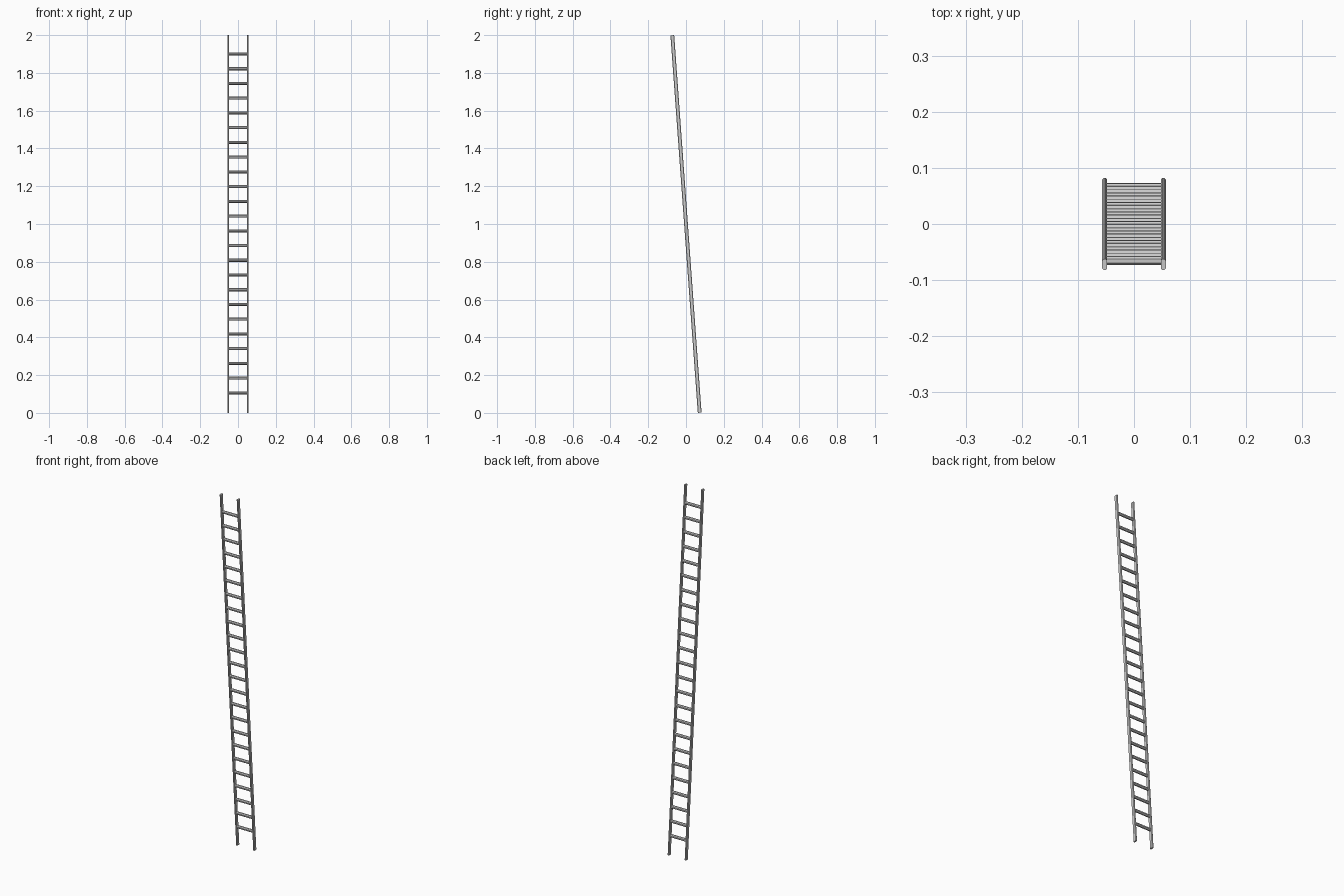
import bpy, math
from mathutils import Vector, Matrix

if "Cube" in bpy.data.objects:
    bpy.data.objects.remove(bpy.data.objects["Cube"])

LEAN_Y = 0.0725          # half of the sideways offset from foot to top
HALF_X = 0.0522          # rail centre
RAIL_W, RAIL_D, CUT = 0.009, 0.020, 0.0028


def lean_y(z):
    return LEAN_Y * (1 - z)


def prism(name, section, start, end, frame):
    """Sweep a closed 2D section straight from start to end."""
    n = len(section)
    verts = [Vector(p) + frame @ Vector((u, v, 0)) for p in (start, end) for u, v in section]
    faces = [(i, (i + 1) % n, n + (i + 1) % n, n + i) for i in range(n)]
    faces += [tuple(reversed(range(n))), tuple(range(n, 2 * n))]
    mesh = bpy.data.meshes.new(name)
    mesh.from_pydata(verts, [], faces)
    ob = bpy.data.objects.new(name, mesh)
    bpy.context.collection.objects.link(ob)
    return ob


tilt = Matrix.Rotation(math.atan(LEAN_Y), 3, 'X')
w, d, c = RAIL_W / 2, RAIL_D / 2, CUT
rail_section = [(w, -d + c), (w, d - c), (w - c, d), (-w + c, d),
                (-w, d - c), (-w, -d + c), (-w + c, -d), (w - c, -d)]

# Side rails, with end faces square to the lean
end_drop = d * math.sin(math.atan(LEAN_Y))
for side, x in (("left", -HALF_X), ("right", HALF_X)):
    z0, z1 = end_drop, 2 - end_drop
    prism(side + "_rail", rail_section, (x, lean_y(z0), z0), (x, lean_y(z1), z1), tilt)

# Rungs: eight-sided bars between the rails
RUNGS, R = 24, 0.0085
rung_section = [(R * math.cos(a), R * math.sin(a))
                for a in (math.pi / 8 + i * math.pi / 4 for i in range(8))]
across = Matrix(((0, 0, 1), (1, 0, 0), (0, 1, 0)))   # section lies in the YZ plane
for i in range(RUNGS):
    z = 0.106 + i * (1.9 - 0.106) / (RUNGS - 1)
    prism(f"rung_{i + 1}", rung_section, (-HALF_X, lean_y(z), z), (HALF_X, lean_y(z), z), tilt @ across)
